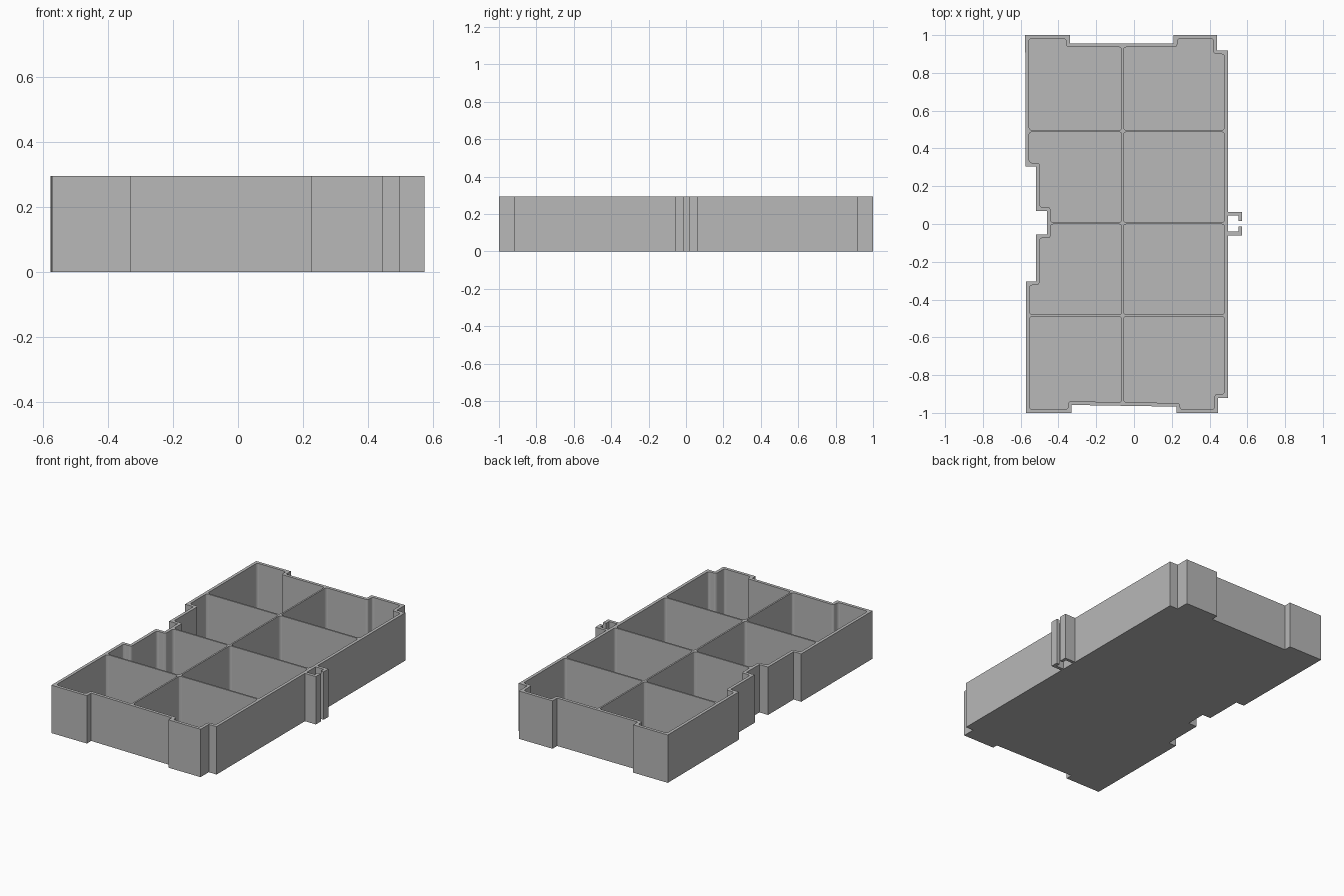
import bpy
import bmesh
from mathutils import Vector

if "Cube" in bpy.data.objects:
    bpy.data.objects.remove(bpy.data.objects["Cube"])

HEIGHT, FLOOR, WALL, DIVIDER, CORNER = 0.295, 0.015, 0.019, 0.01, 0.014

grey = bpy.data.materials.new("plain grey")
grey.use_nodes = True
colour = (0.48, 0.48, 0.48, 1)
grey.diffuse_color = colour
grey.node_tree.nodes["Principled BSDF"].inputs["Base Color"].default_value = colour


def add_object(name, bm):
    bmesh.ops.recalc_face_normals(bm, faces=bm.faces)
    mesh = bpy.data.meshes.new(name)
    bm.to_mesh(mesh)
    bm.free()
    mesh.materials.append(grey)
    obj = bpy.data.objects.new(name, mesh)
    bpy.context.collection.objects.link(obj)
    return obj


def add_face(bm, points, z):
    return bm.faces.new([bm.verts.new((p[0], p[1], z)) for p in points])


def raise_faces(bm, height):
    grown = bmesh.ops.extrude_face_region(bm, geom=bm.faces[:], use_keep_orig=True)
    verts = [g for g in grown["geom"] if isinstance(g, bmesh.types.BMVert)]
    bmesh.ops.translate(bm, vec=(0, 0, height), verts=verts)


def inset(points, distance):
    """Mitred inward offset of a counter-clockwise outline."""
    result = []
    for i, p in enumerate(points):
        before = (p - points[i - 1]).normalized()
        after = (points[(i + 1) % len(points)] - p).normalized()
        n1, n2 = Vector((-before.y, before.x)), Vector((-after.y, after.x))
        result.append(p + (n1 + n2) * distance / (1 + n1.dot(n2)))
    return result


# Outer outline, counter-clockwise from the front left corner
outline = [Vector(p) for p in (
    (-0.572, -1), (-0.33, -1), (-0.33, -0.958), (0.225, -0.967), (0.225, -1),
    (0.445, -1), (0.445, -0.92), (0.498, -0.92), (0.498, 0.918), (0.44, 0.918),
    (0.44, 1), (0.21, 1), (0.21, 0.955), (-0.34, 0.955), (-0.34, 1),
    (-0.576, 1), (-0.574, 0.305), (-0.518, 0.305), (-0.518, 0.07),
    (-0.461, 0.07), (-0.461, -0.056), (-0.52, -0.056), (-0.52, -0.305),
    (-0.572, -0.305))]

bm = bmesh.new()
add_face(bm, outline, 0)
raise_faces(bm, HEIGHT)
tray = add_object("tray", bm)

# Eight rounded compartments
cavity = inset(outline, WALL)
columns = (-2, -0.06, 2)
rows = (-2, -0.485, 0.004, 0.492, 2)
cells = bmesh.new()
for x0, x1 in zip(columns, columns[1:]):
    for y0, y1 in zip(rows, rows[1:]):
        bm = bmesh.new()
        add_face(bm, cavity, FLOOR)
        half = DIVIDER / 2
        for co, no in (((x0 + half, 0, 0), (-1, 0, 0)), ((x1 - half, 0, 0), (1, 0, 0)),
                       ((0, y0 + half, 0), (0, -1, 0)), ((0, y1 - half, 0), (0, 1, 0))):
            bmesh.ops.bisect_plane(bm, geom=bm.verts[:] + bm.edges[:] + bm.faces[:],
                                   plane_co=co, plane_no=no, clear_outer=True)
        bmesh.ops.bevel(bm, geom=bm.verts[:], offset=CORNER, segments=3,
                        profile=0.5, affect='VERTICES', clamp_overlap=True)
        raise_faces(bm, HEIGHT)
        piece = bpy.data.meshes.new("compartment")
        bm.to_mesh(piece)
        bm.free()
        cells.from_mesh(piece)
        bpy.data.meshes.remove(piece)
cutter = add_object("compartment_cutter", cells)
cutter.hide_render = True

# Carve the compartments, then drop the cutter
carve = tray.modifiers.new("Carve", 'BOOLEAN')
carve.operation, carve.solver, carve.object = 'DIFFERENCE', 'EXACT', cutter
graph = bpy.context.evaluated_depsgraph_get()
carved = bpy.data.meshes.new_from_object(tray.evaluated_get(graph))
tray.modifiers.clear()
tray.data = carved
bpy.data.objects.remove(cutter)

# Pair of hooked clip arms on the left side
hook = [(0.49, 0.043), (0.553, 0.043), (0.553, 0.014), (0.573, 0.014),
        (0.573, 0.062), (0.49, 0.062)]
for name, side in (("back_clip_arm", 1), ("front_clip_arm", -1)):
    bm = bmesh.new()
    add_face(bm, [(x, side * y + 0.002) for x, y in hook], 0)
    raise_faces(bm, HEIGHT)
    add_object(name, bm)
